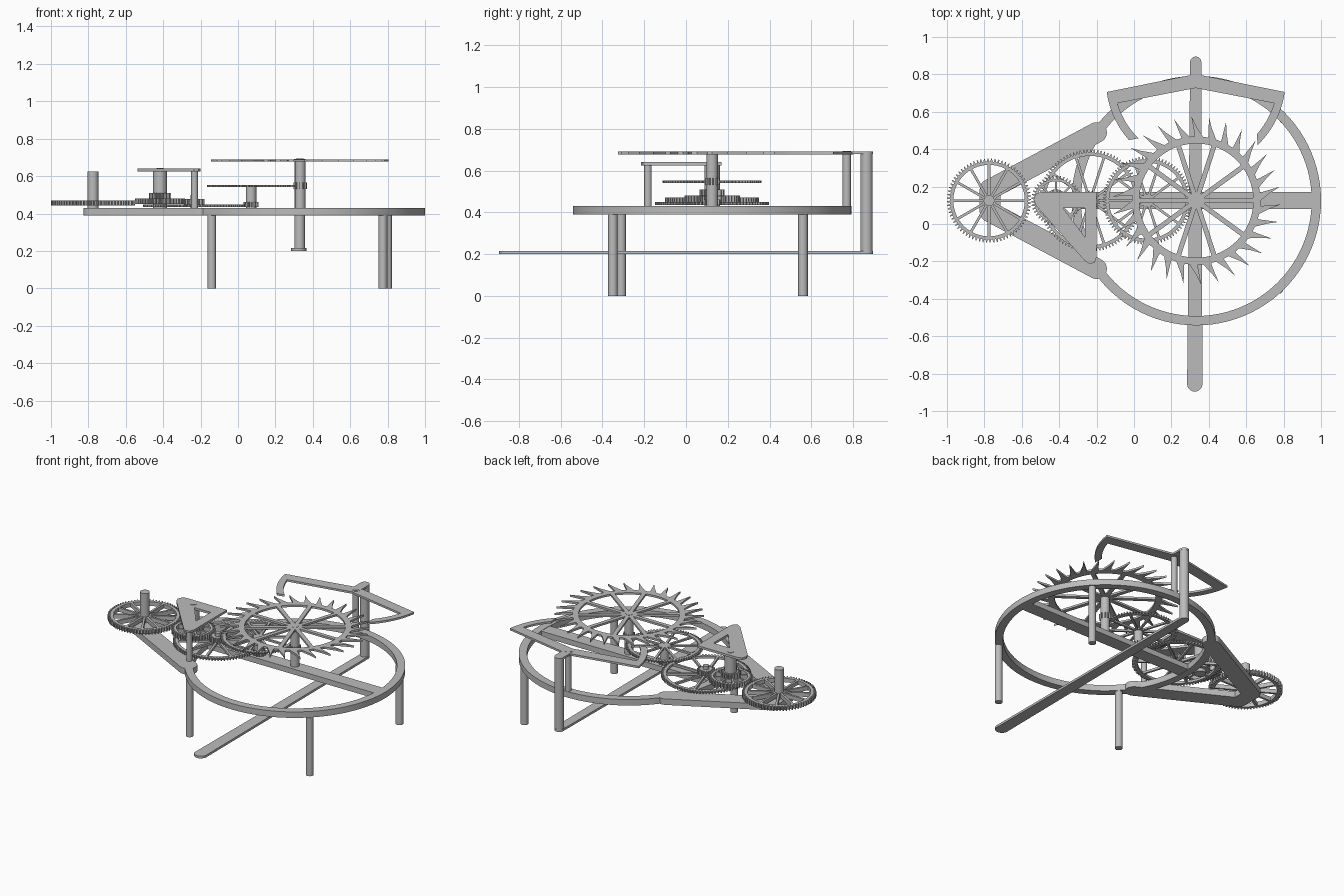
import bpy, bmesh
from math import sin, cos, pi, asin, atan2, hypot, radians
from mathutils import Vector

cube = bpy.data.objects.get("Cube")
if cube:
    bpy.data.objects.remove(cube)

steel = bpy.data.materials.new("plain grey")
steel.use_nodes = True
GREY = (0.5, 0.5, 0.5, 1)
steel.diffuse_color = GREY
steel.node_tree.nodes["Principled BSDF"].inputs["Base Color"].default_value = GREY

parts = []
CX, CY = 0.333, 0.125      # centre of the frame ring and escape wheel


def polar(c, r, a):
    return (c[0] + r * cos(a), c[1] + r * sin(a))


def arc(c, r, a0, a1, n):
    return [polar(c, r, a0 + (a1 - a0) * i / n) for i in range(n + 1)]


def circle(c, r, n=32):
    return arc(c, r, 0, 2 * pi, n)[:-1]


def plate(name, loops, z0, z1):
    """Extrude flat outlines; loops inside the first become holes."""
    cu = bpy.data.curves.new(name, "CURVE")
    cu.dimensions = "2D"
    cu.fill_mode = "BOTH"
    cu.extrude = (z1 - z0) / 2
    for loop in loops:
        sp = cu.splines.new("POLY")
        sp.points.add(len(loop) - 1)
        for p, (x, y) in zip(sp.points, loop):
            p.co = (x, y, 0, 1)
        sp.use_cyclic_u = True
    tmp = bpy.data.objects.new(name + " outline", cu)
    me = bpy.data.meshes.new_from_object(tmp)
    bpy.data.objects.remove(tmp)
    bpy.data.curves.remove(cu)
    bm = bmesh.new()
    bm.from_mesh(me)
    bmesh.ops.remove_doubles(bm, verts=bm.verts, dist=1e-5)
    bmesh.ops.recalc_face_normals(bm, faces=bm.faces)
    bmesh.ops.translate(bm, verts=bm.verts, vec=(0, 0, (z0 + z1) / 2))
    bm.to_mesh(me)
    bm.free()
    me.materials.clear()
    me.materials.append(steel)
    me.name = name
    ob = bpy.data.objects.new(name, me)
    bpy.context.collection.objects.link(ob)
    parts.append(ob)
    return ob


def rod(name, c, r, z0, z1):
    return plate(name, [circle(c, r)], z0, z1)


def link(name, p, q, rp, rq, z0, z1):
    """Bar with a rounded end at each point."""
    a = atan2(q[1] - p[1], q[0] - p[0])
    d = asin((rp - rq) / hypot(q[0] - p[0], q[1] - p[1]))
    h = pi / 2
    outline = arc(p, rp, a + h - d, a + 3 * h + d, 14)
    outline += arc(q, rq, a - h + d, a + h - d, 14)
    return plate(name, [outline], z0, z1)


def windows(c, r_in, r_out, spokes, width):
    """Openings between straight spokes."""
    step = 2 * pi / spokes
    di, do = asin(width / 2 / r_in), asin(width / 2 / r_out)
    return [arc(c, r_out, k * step + do, (k + 1) * step - do, 8)
            + arc(c, r_in, (k + 1) * step - di, k * step + di, 2)
            for k in range(spokes)]


def teeth(c, root, tip, n, shape):
    step = 2 * pi / n
    return [polar(c, root + (tip - root) * h, (k + f) * step)
            for k in range(n) for f, h in shape]


COG = ((0, 0), (0.18, 1), (0.42, 1), (0.6, 0))


def gear(name, c, r, n, z0, z1, spokes=0, width=0.014, hub=0.035, rim=0.034):
    loops = [teeth(c, r - 0.016, r, n, COG)]
    if spokes:
        loops += windows(c, hub, r - rim, spokes, width)
    return plate(name, loops, z0, z1)


# Frame: ring, cross bar and the arms meeting at the drive shaft
centre = (CX, CY)
plate("frame_ring", [circle(centre, 0.667, 96), circle(centre, 0.617, 96)], 0.39, 0.43)
plate("frame_cross_bar", [[(-0.31, CY - 0.045), (0.97, CY - 0.045),
                           (0.97, CY + 0.045), (-0.31, CY + 0.045)]], 0.392, 0.428)
for side, s in (("back", 1), ("front", -1)):
    link(side + "_frame_arm", (-0.77, CY + s * 0.06), (-0.2, CY + s * 0.364),
         0.055, 0.055, 0.39, 0.43)
link("frame_arm_joint", (-0.77, CY - 0.06), (-0.77, CY + 0.06), 0.055, 0.055, 0.39, 0.43)

# Legs
for name, p in (("right_leg", (-0.14, -0.31)), ("front_leg", (0.775, -0.35)),
                ("back_leg", (0.80, 0.56))):
    rod(name, p, 0.023, 0, 0.39)

# Gear train
drive, second, third, fourth = [(x, CY) for x in (-0.775, -0.417, -0.235, 0.07)]
gear("drive_gear", drive, 0.225, 72, 0.443, 0.47, 12)
rod("drive_shaft", drive, 0.029, 0.43, 0.625)
gear("second_gear", second, 0.133, 42, 0.45, 0.48, 8, 0.012, 0.06, 0.03)
gear("second_pinion", second, 0.06, 18, 0.48, 0.51)
rod("second_shaft", second, 0.037, 0.43, 0.628)
gear("third_gear", third, 0.273, 90, 0.434, 0.449, 10)
gear("third_pinion", third, 0.055, 16, 0.449, 0.478)
rod("third_shaft", third, 0.018, 0.43, 0.5)
gear("fourth_gear", fourth, 0.237, 80, 0.541, 0.553, 10)
gear("fourth_pinion", fourth, 0.04, 12, 0.434, 0.462)
rod("fourth_shaft", fourth, 0.028, 0.43, 0.545)

# Triangular bridge over the second shaft
bridge = [(-0.50, 0.17), (-0.2, 0.17), (-0.2, -0.175), (-0.21, -0.205), (-0.235, -0.215),
          (-0.265, -0.195), (-0.525, 0.10), (-0.537, 0.13), (-0.525, 0.16)]
plate("triangle_bridge", [bridge, [(-0.38, 0.085), (-0.262, 0.085), (-0.262, -0.07)]],
      0.625, 0.64)
rod("bridge_post", (-0.232, -0.182), 0.018, 0.43, 0.63)
rod("bridge_pivot", second, 0.02, 0.63, 0.643)

# Escape wheel with long pointed teeth
HOOK = ((0, 0), (0.5, 0.5), (0.78, 1), (0.62, 0.1), (0.62, 0))
plate("escape_wheel", [teeth(centre, 0.343, 0.452, 30, HOOK)]
      + windows(centre, 0.045, 0.305, 10, 0.026), 0.677, 0.69)
rod("escape_shaft", centre, 0.028, 0.43, 0.68)
gear("escape_pinion", centre, 0.036, 10, 0.53, 0.565)
rod("escape_pivot", centre, 0.02, 0.685, 0.692)

# Anchor: two arms with curved pallets centred on the pivot
pivot = (0.33, 0.77)
R, r = 0.48, 0.437
right = arc(pivot, R, radians(-7.7), radians(-46.5), 14)
right += arc(pivot, r, radians(-41.5), radians(-16.5), 10)
left = arc(pivot, r, radians(196.5), radians(225.5), 10)
left += arc(pivot, R, radians(222), radians(187.7), 14)
top = arc(pivot, 0.031, radians(101), radians(79), 4)
plate("anchor", [top + right + [(0.33, 0.727)] + left], 0.677, 0.69)
rod("anchor_shaft", pivot, 0.02, 0.43, 0.693)

# Pendulum: link, hanging post and long lower bar
link("pendulum_link", pivot, (0.33, 0.865), 0.03, 0.03, 0.678, 0.691)
rod("pendulum_post", (0.33, 0.865), 0.029, 0.2, 0.69)
link("pendulum_bar", (0.325, -0.855), (0.33, 0.865), 0.041, 0.03, 0.2, 0.215)

# Smooth round walls, keep hard edges
bpy.ops.object.select_all(action="DESELECT")
for ob in parts:
    ob.select_set(True)
bpy.context.view_layer.objects.active = parts[0]
bpy.ops.object.shade_smooth_by_angle()
